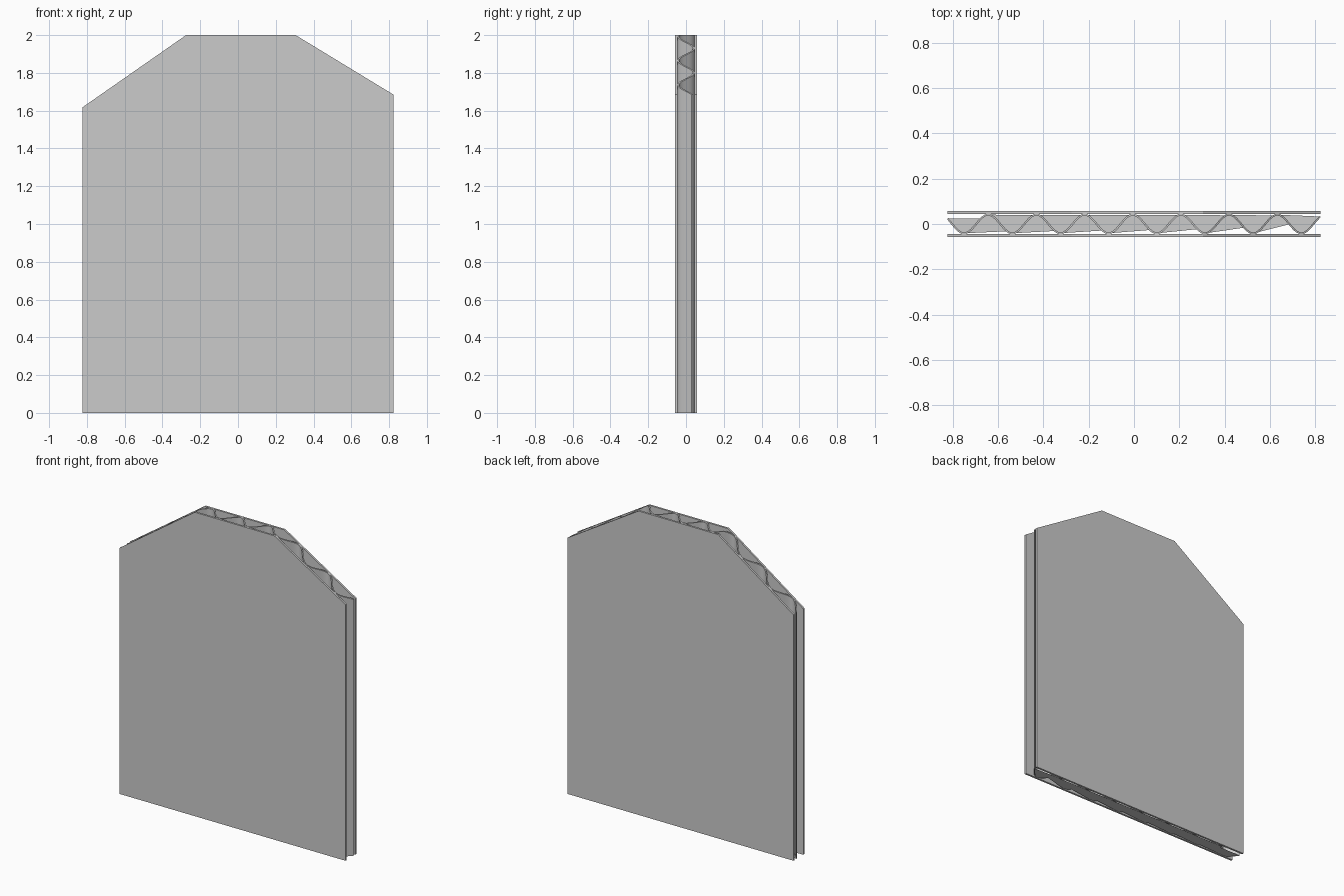
import bpy, bmesh, math

if "Cube" in bpy.data.objects:
    bpy.data.objects.remove(bpy.data.objects["Cube"])

W = 0.823                      # half width of the board
OUTLINE = [(-W, 0), (W, 0), (W, 1.685), (0.305, 2), (-0.275, 2), (-W, 1.618)]
DEPTH, INNER = 0.058, 0.045    # outer and inner liner faces
AMP, HALF, PERIOD, PEAK = 0.041, 0.004, 0.2125, -0.643


def finish(bm, name, smooth=False):
    bmesh.ops.recalc_face_normals(bm, faces=bm.faces)
    me = bpy.data.meshes.new(name)
    bm.to_mesh(me)
    bm.free()
    ob = bpy.data.objects.new(name, me)
    bpy.context.collection.objects.link(ob)
    if smooth:
        bpy.context.view_layer.objects.active = ob
        ob.select_set(True)
        bpy.ops.object.shade_smooth_by_angle(angle=math.radians(35))
        ob.select_set(False)
    return ob


def liner(name, y0, y1):
    bm = bmesh.new()
    f = bm.faces.new([bm.verts.new((x, y0, z)) for x, z in OUTLINE])
    ext = bmesh.ops.extrude_face_region(bm, geom=[f])["geom"]
    bmesh.ops.translate(bm, vec=(0, y1 - y0, 0),
                        verts=[v for v in ext if isinstance(v, bmesh.types.BMVert)])
    finish(bm, name)


def top_z(x):
    # height of the torn-off outline at x
    left = 2 + (x + 0.275) * (2 - 1.618) / (W - 0.275)
    right = 2 - (x - 0.305) * (2 - 1.685) / (W - 0.305)
    return min(2, left, right)


def wave_point(x, off):
    # sine wave point pushed sideways by off along its normal
    k = 2 * math.pi / PERIOD
    a = k * (x - PEAK)
    slope = -AMP * k * math.sin(a)
    n = math.hypot(1, slope)
    px = x - off * slope / n
    return max(-W, min(W, px)), AMP * math.cos(a) + off / n


# flat facing sheets
liner("front_liner", -DEPTH, -INNER)
liner("back_liner", INNER, DEPTH)

# corrugated core sheet, cut to the same outline
N = 156
xs = [-W + 2 * W * i / N for i in range(N + 1)]
bm = bmesh.new()
rows = []
for x in xs:
    (ax, ay), (bx, by) = wave_point(x, HALF), wave_point(x, -HALF)
    rows.append([bm.verts.new(p) for p in (
        (ax, ay, 0), (ax, ay, top_z(ax)), (bx, by, top_z(bx)), (bx, by, 0))])
for r, s in zip(rows, rows[1:]):
    for j in range(3):
        bm.faces.new((r[j], r[j + 1], s[j + 1], s[j]))
bm.faces.new(rows[0])
bm.faces.new(rows[-1])
finish(bm, "fluted_core", True)

# closing web across the bottom, fanned from the right end of the wave
bm = bmesh.new()
pts = [bm.verts.new((*wave_point(x, 0), 0)) for x in xs]
for a, b in zip(pts[:-2], pts[1:-1]):
    bm.faces.new((pts[-1], a, b))
finish(bm, "bottom_web")
